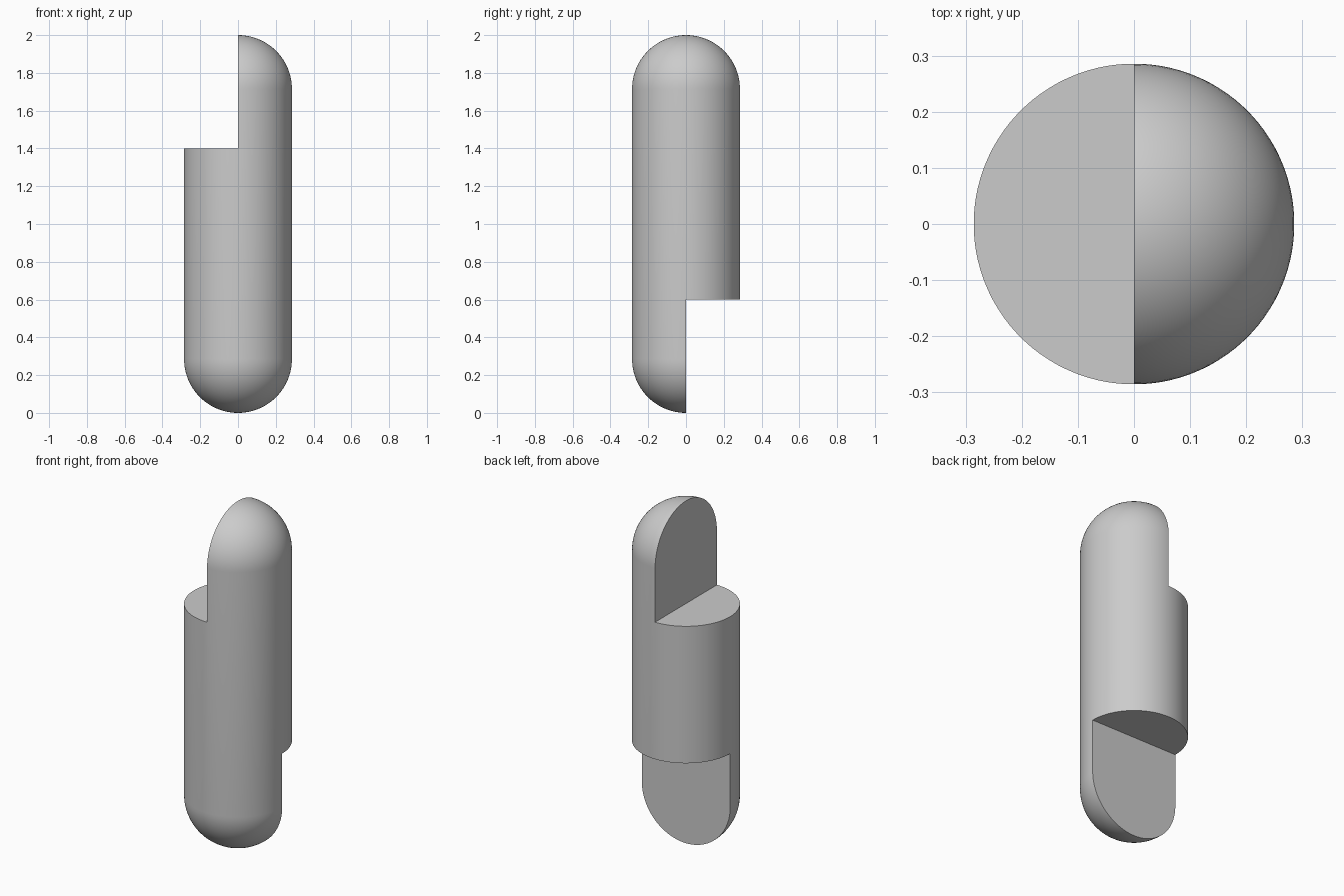
import bpy, bmesh, math
from mathutils import Matrix, Vector

old = bpy.data.objects.get("Cube")
if old:
    bpy.data.objects.remove(old, do_unlink=True)

R = 2 / 7          # capsule radius
H = 2.0            # overall height
SEGMENTS, RINGS = 96, 24

grey = bpy.data.materials.new("plain grey")
grey.use_nodes = True
color = (0.6, 0.6, 0.6, 1)
grey.diffuse_color = color
grey.node_tree.nodes["Principled BSDF"].inputs["Base Color"].default_value = color


def make_object(name, bm):
    bmesh.ops.recalc_face_normals(bm, faces=bm.faces)
    mesh = bpy.data.meshes.new(name)
    bm.to_mesh(mesh)
    bm.free()
    mesh.materials.append(grey)
    obj = bpy.data.objects.new(name, mesh)
    bpy.context.collection.objects.link(obj)
    return obj


def box(name, low, high):
    low, high = Vector(low), Vector(high)
    bm = bmesh.new()
    bmesh.ops.create_cube(bm, size=1, matrix=Matrix.Translation((low + high) / 2)
                          @ Matrix.Diagonal((*(high - low), 1)))
    obj = make_object(name, bm)
    obj.hide_render = True
    return obj


# Rounded pin: revolve a quarter arc, straight side and quarter arc
bm = bmesh.new()
arc = [math.pi / 2 * i / RINGS for i in range(RINGS + 1)]
profile = [(R * math.sin(a), R - R * math.cos(a)) for a in arc]
profile += [(r, H - z) for r, z in reversed(profile)]
turn = math.pi / SEGMENTS  # keeps the seams off the cutting planes
verts = [bm.verts.new((r * math.cos(turn), r * math.sin(turn), z)) for r, z in profile]
edges = [bm.edges.new(pair) for pair in zip(verts, verts[1:])]
bmesh.ops.spin(bm, geom=verts + edges, axis=(0, 0, 1), cent=(0, 0, 0),
               angle=2 * math.pi, steps=SEGMENTS, use_duplicate=False)
bmesh.ops.remove_doubles(bm, verts=bm.verts, dist=1e-5)
pin = make_object("stepped_pin", bm)

# Half-round steps: upper one on the -x side, lower one on the +y side
cutters = [box("upper_step_cutter", (-1, -1, 1.4), (0, 1, 3)),
           box("lower_step_cutter", (-1, 0, -1), (1, 1, 0.6))]

bpy.ops.object.select_all(action='DESELECT')
bpy.context.view_layer.objects.active = pin
pin.select_set(True)
for cutter in cutters:
    mod = pin.modifiers.new(cutter.name, 'BOOLEAN')
    mod.operation = 'DIFFERENCE'
    mod.solver = 'EXACT'
    mod.object = cutter
    bpy.ops.object.modifier_apply(modifier=mod.name)
    bpy.data.objects.remove(cutter, do_unlink=True)

bpy.ops.object.shade_smooth_by_angle(angle=math.radians(30))
